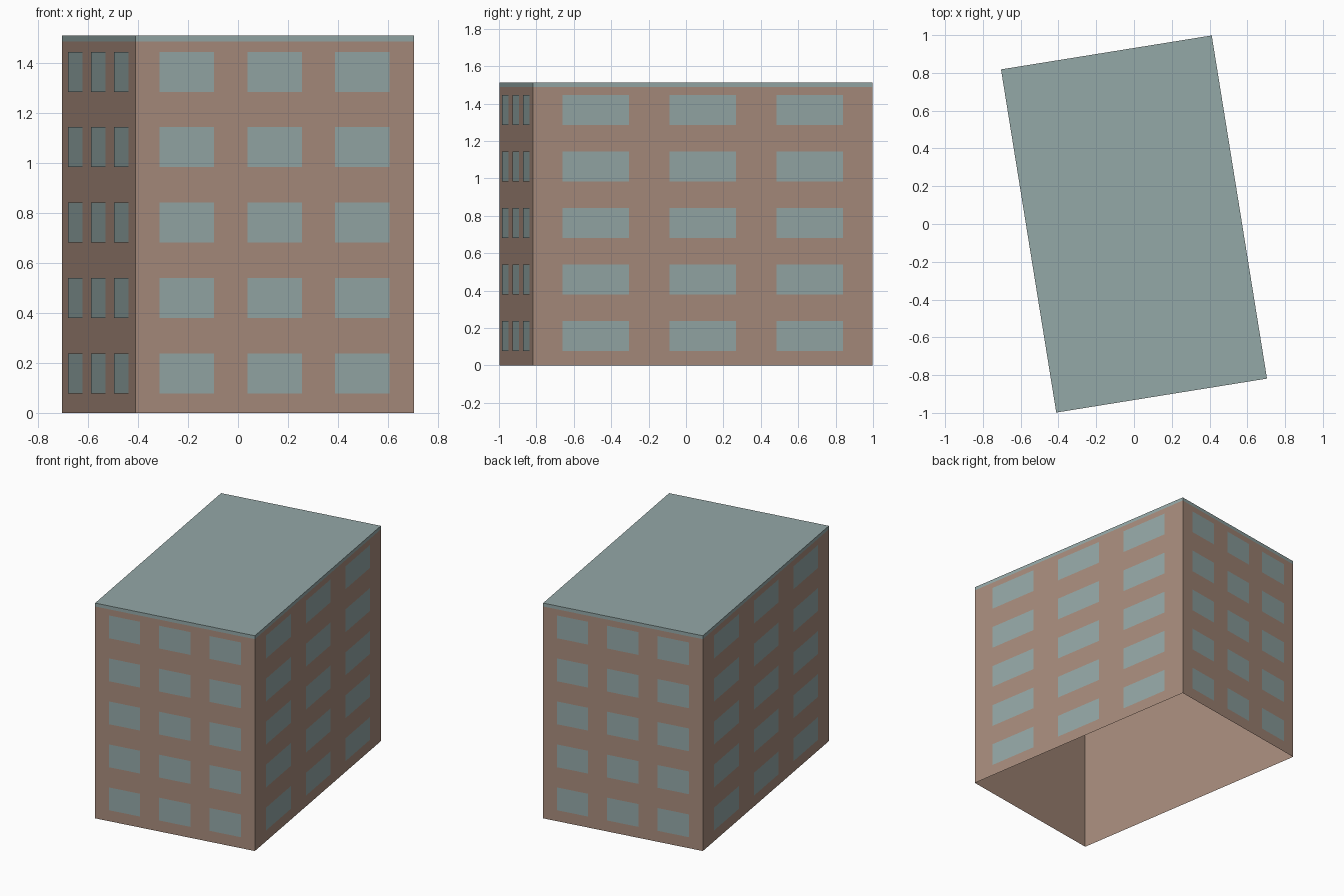
import bpy, bmesh, math
from mathutils import Matrix, Vector

cube = bpy.data.objects.get("Cube")
if cube:
    bpy.data.objects.remove(cube, do_unlink=True)

HALF_W, HALF_D, HEIGHT, BAND_Z = 0.565, 0.92, 1.512, 1.488
FLOORS, BAYS, STOREY = 5, 3, 0.302
TURN = Matrix.Rotation(math.radians(9.15), 4, "Z")


def material(name, rgb):
    m = bpy.data.materials.new(name)
    m.use_nodes = True
    m.diffuse_color = (*rgb, 1)
    m.node_tree.nodes["Principled BSDF"].inputs["Base Color"].default_value = (*rgb, 1)
    return m


def finish(name, bm, mat):
    bm.transform(TURN)
    mesh = bpy.data.meshes.new(name)
    bm.to_mesh(mesh)
    bm.free()
    mesh.materials.append(mat)
    obj = bpy.data.objects.new(name, mesh)
    bpy.context.collection.objects.link(obj)


def open_box(name, z0, z1, mat, keep_top):
    """Box shell without a floor, optionally without a lid."""
    bm = bmesh.new()
    bmesh.ops.create_cube(bm, size=1, matrix=Matrix.Translation((0, 0, (z0 + z1) / 2))
                          @ Matrix.Diagonal((2 * HALF_W, 2 * HALF_D, z1 - z0, 1)))
    bm.normal_update()
    drop = [f for f in bm.faces if f.normal.z < -0.5 or (f.normal.z > 0.5 and not keep_top)]
    bmesh.ops.delete(bm, geom=drop, context="FACES")
    finish(name, bm, mat)


def windows(name, angle, half_len, out, mat):
    """Grid of flat panes just proud of one wall."""
    bm = bmesh.new()
    spin = Matrix.Rotation(angle, 4, "Z")
    width = 2 * half_len
    for floor in range(FLOORS):
        z = 0.078 + floor * STOREY
        for bay in range(BAYS):
            mid = (bay - 1) * 0.315 * width
            a, b = mid - 0.098 * width, mid + 0.098 * width
            corners = ((a, z), (b, z), (b, z + 0.16), (a, z + 0.16))
            bm.faces.new([bm.verts.new(spin @ Vector((x, -out - 0.002, h))) for x, h in corners])
    finish(name, bm, mat)


brick = material("brown wall", (0.392, 0.262, 0.202))
glass = material("grey green", (0.296, 0.392, 0.386))

# Walls and roof cap
open_box("walls", 0, BAND_Z, brick, False)
open_box("roof", BAND_Z, HEIGHT, glass, True)

# Windows on all four sides
for i, side in enumerate(("front", "left", "back", "right")):
    half_len, out = (HALF_W, HALF_D) if i % 2 == 0 else (HALF_D, HALF_W)
    windows(side + "_windows", i * math.pi / 2, half_len, out, glass)
